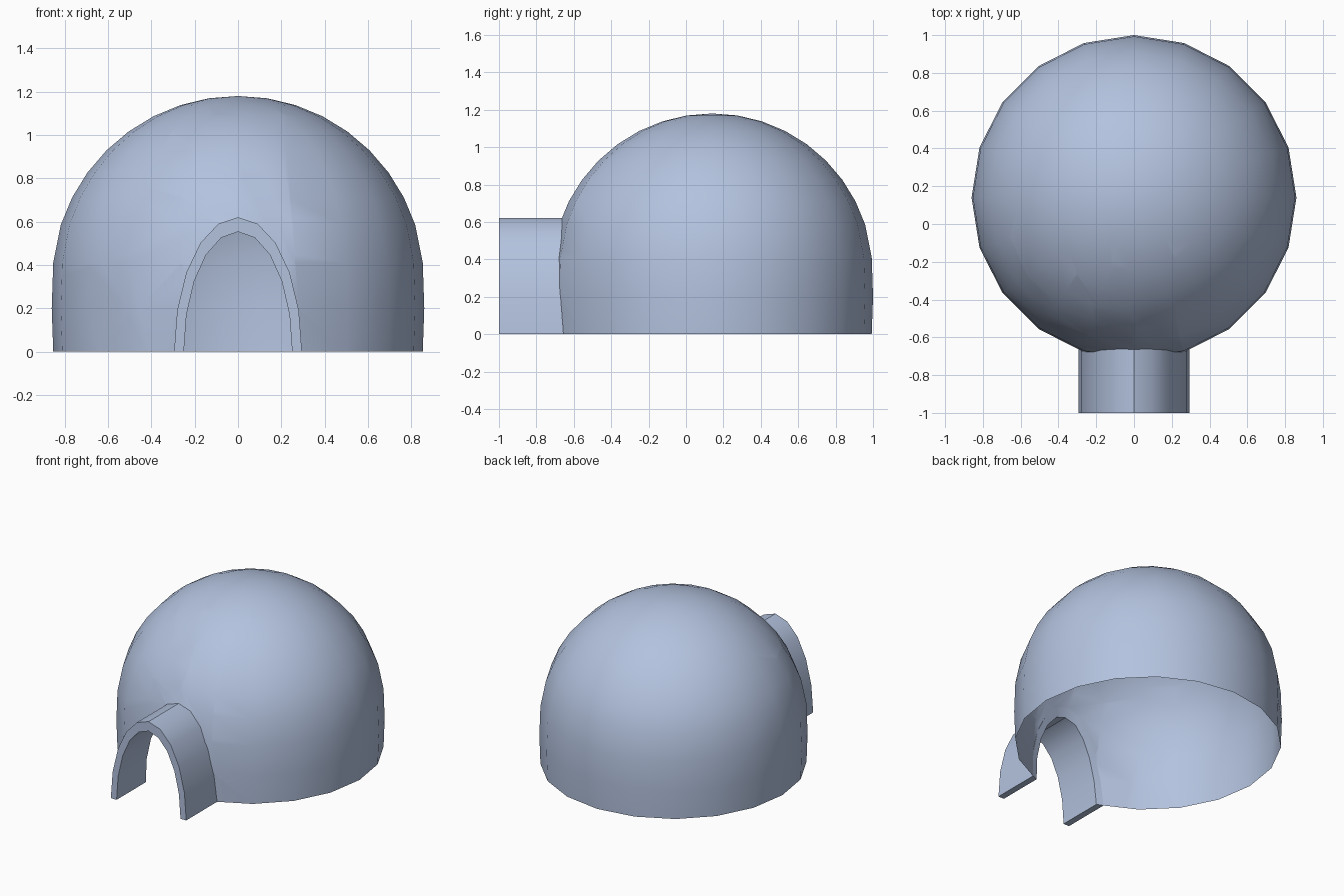
import bpy, bmesh, math
from mathutils import Vector
from mathutils.bvhtree import BVHTree

if "Cube" in bpy.data.objects:
    bpy.data.objects.remove(bpy.data.objects["Cube"])

CY, R, CZ, SEG = 0.14, 0.86, 0.32, 20   # dome centre, radius, sides
FRONT = -1.0

mat = bpy.data.materials.new("pale blue grey")
mat.diffuse_color = (0.45, 0.54, 0.73, 1)
mat.use_nodes = True
mat.node_tree.nodes["Principled BSDF"].inputs["Base Color"].default_value = mat.diffuse_color


def arch(a, b, n=10):
    """Half-ellipse outline in x, z from right foot to left foot."""
    return [(a * math.cos(math.pi * i / n), b * math.sin(math.pi * i / n)) for i in range(n + 1)]


def finish(bm, name, angle):
    bmesh.ops.recalc_face_normals(bm, faces=bm.faces)
    me = bpy.data.meshes.new(name)
    bm.to_mesh(me)
    bm.free()
    me.materials.append(mat)
    ob = bpy.data.objects.new(name, me)
    bpy.context.collection.objects.link(ob)
    bpy.ops.object.select_all(action='DESELECT')
    ob.select_set(True)
    bpy.context.view_layer.objects.active = ob
    bpy.ops.object.shade_smooth_by_angle(angle=math.radians(angle))
    return ob


outer, inner = arch(0.295, 0.62), arch(0.25, 0.553)

# Dome shell: slightly tucked-in foot, then a hemisphere in 9 degree steps
profile = [(0.853, 0), (0.86, 0.2), (0.853, 0.41)]
profile += [(R * math.cos(math.radians(e)), CZ + R * math.sin(math.radians(e))) for e in range(18, 90, 9)]
bm = bmesh.new()
rings = []
for r, z in profile:
    rings.append([bm.verts.new((r * math.cos(2 * math.pi * k / SEG),
                                CY + r * math.sin(2 * math.pi * k / SEG), z)) for k in range(SEG)])
for lo, hi in zip(rings, rings[1:]):
    for k in range(SEG):
        j = (k + 1) % SEG
        bm.faces.new((lo[k], lo[j], hi[j], hi[k]))
top = bm.verts.new((0, CY, CZ + R))
for k in range(SEG):
    bm.faces.new((rings[-1][k], rings[-1][(k + 1) % SEG], top))
bm.normal_update()
tree = BVHTree.FromBMesh(bm)

# Doorway: slice the front of the shell along each side of the arch, drop the middle
inside = [f for f in bm.faces if f.calc_center_median().y < -0.1]
for (x0, z0), (x1, z1) in zip(outer, outer[1:]):
    co, no = Vector((x0, 0, z0)), Vector((z1 - z0, 0, x0 - x1)).normalized()
    geom = list({v for f in inside for v in f.verts}) + list({e for f in inside for e in f.edges}) + inside
    bmesh.ops.bisect_plane(bm, geom=geom, dist=1e-5, plane_co=co, plane_no=no)
    # keep only front faces on the doorway side of every slice made so far
    done = outer[:outer.index((x1, z1)) + 1]
    inside = []
    for f in bm.faces:
        c = f.calc_center_median()
        if c.y < -0.1 and all((c.x - a[0]) * (b[1] - a[1]) + (c.z - a[1]) * (a[0] - b[0]) < 0
                              for a, b in zip(done, done[1:])):
            inside.append(f)
bmesh.ops.delete(bm, geom=inside, context='FACES')
finish(bm, "dome", 40)

# Entrance tunnel: thick arch running from the front back to the dome wall
bm = bmesh.new()


def wall_y(x, z):
    hit = tree.ray_cast(Vector((x, -3, max(z, 0.002))), Vector((0, 1, 0)))[0]
    return hit.y if hit else -0.67


def row(pts, back):
    return [bm.verts.new((x, wall_y(x, z) if back else FRONT, max(z, 0))) for x, z in pts]


of, ob_, inf, inb = row(outer, False), row(outer, True), row(inner, False), row(inner, True)
for a, b in ((of, ob_), (ob_, inb), (inb, inf), (inf, of)):
    for i in range(len(a) - 1):
        bm.faces.new((a[i], a[i + 1], b[i + 1], b[i]))
for i in (0, -1):                       # feet
    bm.faces.new((of[i], ob_[i], inb[i], inf[i]))
finish(bm, "entrance_tunnel", 30)
